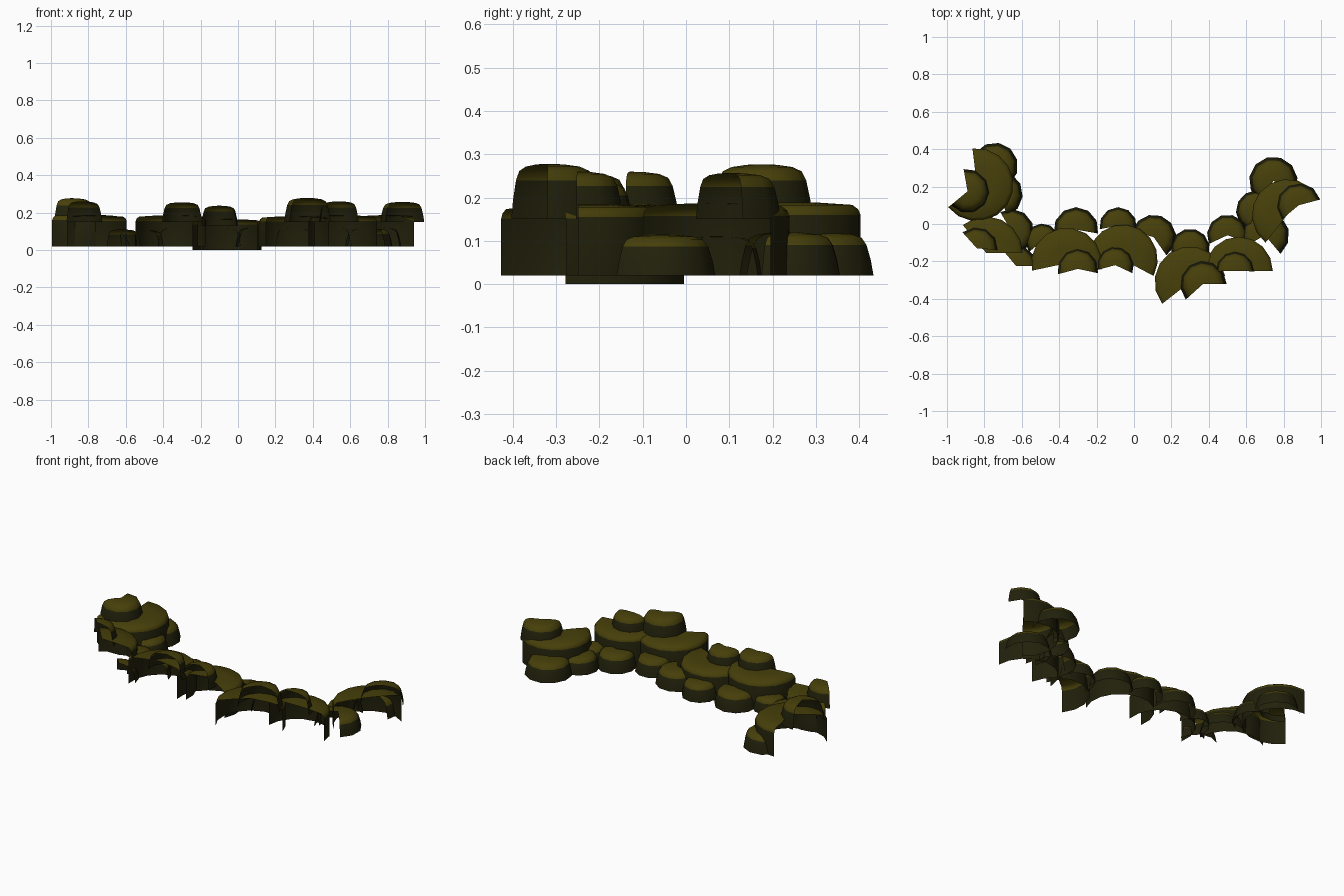
import bpy, bmesh, math


def material(name, rgb):
    m = bpy.data.materials.new(name)
    m.diffuse_color = (*rgb, 1)
    return m


MOSS = material("olive top", (0.062, 0.050, 0.003))
SIDE = material("dark green side", (0.0155, 0.015, 0.0035))

# Profiles: (radius factor, height factor); the last number is the first top-coloured band
WALL = ([(1, 0), (1, 0.82), (0.97, 0.9), (0.9, 0.96), (0.5, 0.99), (0, 1)], 1)
DOME = ([(1, 0), (0.95, 0.35), (0.87, 0.7), (0.78, 0.87), (0.6, 0.95), (0.3, 0.99), (0, 1)], 2)


def lump(name, kind, step, x, y, r, z0, z1, a0, a1):
    """Open shell: a profile turned round part of a circle, open below and at the cut."""
    prof, top_band = kind
    n = max(3, round((a1 - a0) / step))
    bm = bmesh.new()
    rings = []
    for k in range(n + 1):
        a = math.radians(a0 + (a1 - a0) * k / n)
        rings.append([bm.verts.new((x + r * f * math.cos(a), y + r * f * math.sin(a),
                                    z0 + (z1 - z0) * h)) for f, h in prof[:-1]])
    tip = bm.verts.new((x, y, z1))
    for p, q in zip(rings, rings[1:]):
        for j in range(len(prof) - 2):
            f = bm.faces.new((p[j], q[j], q[j + 1], p[j + 1]))
            f.material_index = 0 if j >= top_band else 1
        bm.faces.new((p[-1], q[-1], tip))
    me = bpy.data.meshes.new(name)
    bm.to_mesh(me)
    bm.free()
    me.materials.append(MOSS)
    me.materials.append(SIDE)
    ob = bpy.data.objects.new(name, me)
    bpy.context.collection.objects.link(ob)
    bpy.context.view_layer.objects.active = ob
    ob.select_set(True)
    bpy.ops.object.shade_smooth_by_angle(angle=math.radians(42))
    ob.select_set(False)


# Large middle tier: x, y, radius, bottom, top, start and end angle
BIG = [
    (-0.84, 0.21, 0.195, 0.02, 0.19, -142, 97),
    (-0.79, -0.155, 0.195, 0.02, 0.185, 0, 130),
    (-0.36, -0.21, 0.19, 0.02, 0.185, -10, 192),
    (-0.06, -0.19, 0.187, 0.00, 0.165, -28, 192),
    (0.30, -0.31, 0.19, 0.02, 0.18, 10, 218),
    (0.56, -0.25, 0.182, 0.02, 0.185, 0, 180),
    (0.82, 0.05, 0.19, 0.02, 0.187, 50, 232),
]
# Upper domes along the open side
UPPER = [
    (-0.89, 0.175, 0.12, 0.15, 0.277, -140, 100),
    (-0.84, -0.13, 0.115, 0.15, 0.26, -5, 132),
    (-0.30, -0.24, 0.11, 0.15, 0.255, -12, 195),
    (-0.10, -0.22, 0.10, 0.13, 0.237, -25, 195),
    (0.37, -0.32, 0.125, 0.15, 0.278, 0, 222),
    (0.54, -0.25, 0.105, 0.15, 0.26, -2, 182),
    (0.88, 0.10, 0.12, 0.15, 0.257, 15, 220),
]
# Low domes along the closed back side
LOW = [
    (-0.745, 0.31, 0.125, 0.02, 0.12, -50, 145),
    (-0.72, 0.16, 0.125, 0.02, 0.115, -70, 90),
    (-0.655, -0.04, 0.12, 0.02, 0.11, -75, 120),
    (-0.63, -0.225, 0.11, 0.02, 0.11, 0, 130),
    (-0.49, -0.09, 0.092, 0.02, 0.105, 0, 220),
    (-0.31, -0.03, 0.12, 0.02, 0.12, -10, 190),
    (-0.085, -0.01, 0.10, 0.02, 0.115, -10, 190),
    (0.105, -0.07, 0.12, 0.02, 0.12, -55, 165),
    (0.30, -0.13, 0.105, 0.02, 0.115, -20, 200),
    (0.50, -0.06, 0.11, 0.02, 0.12, -20, 205),
    (0.655, 0.07, 0.11, 0.02, 0.11, 60, 245),
    (0.70, -0.06, 0.13, 0.02, 0.115, -50, 210),
    (0.745, 0.23, 0.13, 0.02, 0.12, -25, 235),
]
for name, kind, step, rows in (("main_hedge", WALL, 22, BIG), ("upper_mound", DOME, 33, UPPER),
                               ("low_mound", DOME, 33, LOW)):
    for i, row in enumerate(rows):
        lump(f"{name}_{i + 1}", kind, step, *row)
